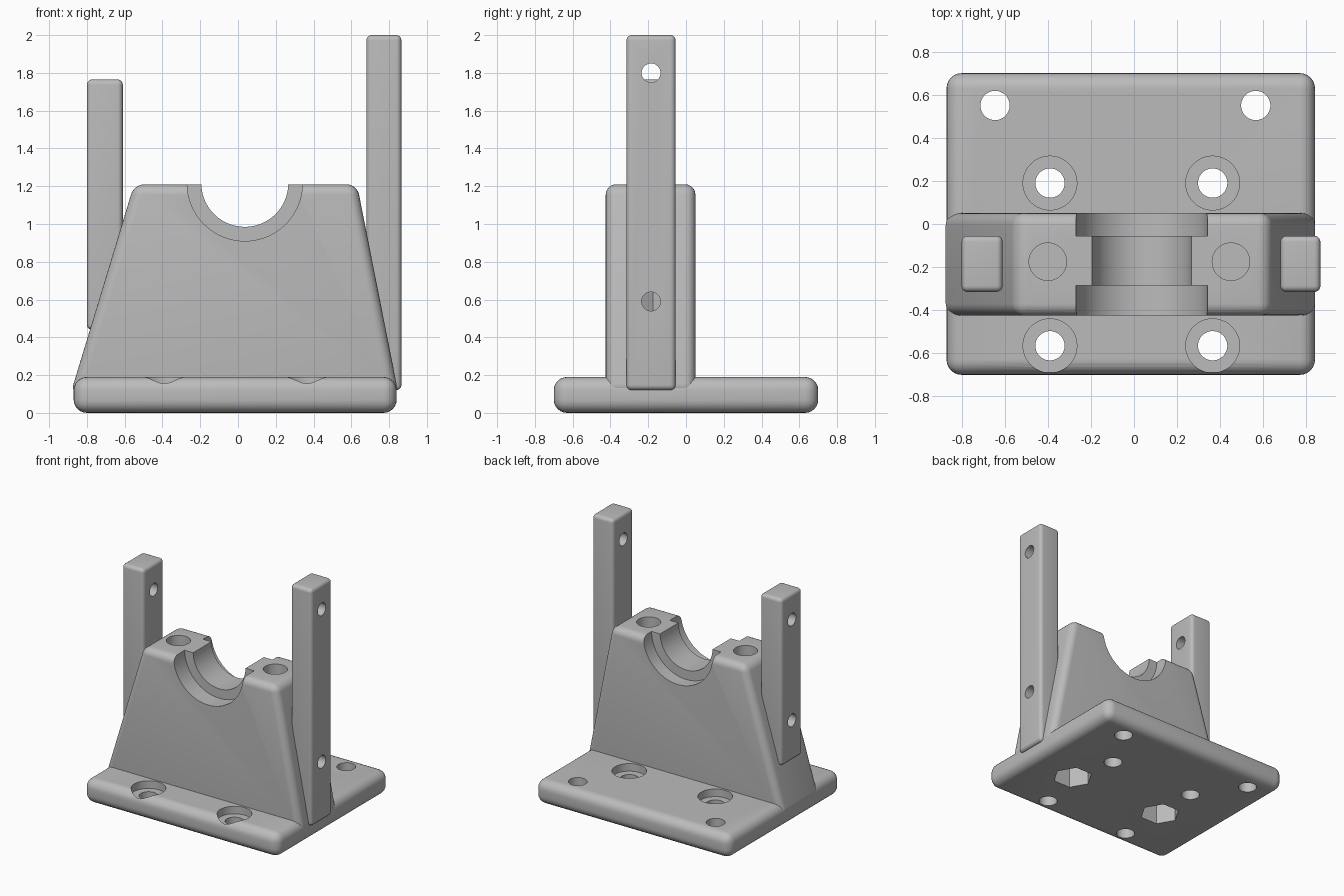
import bpy, bmesh, math
from mathutils import Matrix

if "Cube" in bpy.data.objects:
    bpy.data.objects.remove(bpy.data.objects["Cube"], do_unlink=True)

grey = bpy.data.materials.new("plain_grey")
grey.use_nodes = True
colour = (0.5, 0.5, 0.5, 1)
grey.diffuse_color = colour
grey.node_tree.nodes["Principled BSDF"].inputs["Base Color"].default_value = colour


def add_object(name, bm):
    bmesh.ops.recalc_face_normals(bm, faces=bm.faces)
    mesh = bpy.data.meshes.new(name)
    bm.to_mesh(mesh)
    bm.free()
    mesh.materials.append(grey)
    obj = bpy.data.objects.new(name, mesh)
    bpy.context.collection.objects.link(obj)
    return obj


def prism(name, outline, y0, y1, radius):
    """Extrude an x-z outline along y and round every edge."""
    bm = bmesh.new()
    face = bm.faces.new([bm.verts.new((x, y0, z)) for x, z in outline])
    new = bmesh.ops.extrude_face_region(bm, geom=[face])["geom"]
    moved = [v for v in new if isinstance(v, bmesh.types.BMVert)]
    bmesh.ops.translate(bm, vec=(0, y1 - y0, 0), verts=moved)
    bmesh.ops.recalc_face_normals(bm, faces=bm.faces)
    bmesh.ops.bevel(bm, geom=bm.edges[:], offset=radius, segments=6,
                    profile=0.5, affect='EDGES')
    return add_object(name, bm)


def box(name, x0, x1, y0, y1, z0, z1, radius):
    return prism(name, [(x0, z0), (x1, z0), (x1, z1), (x0, z1)], y0, y1, radius)


def cylinder(axis, centre, radius, length, sides=48):
    """Cutter centred on a point, running along one axis."""
    turn = {"x": Matrix.Rotation(math.pi / 2, 4, 'Y'),
            "y": Matrix.Rotation(math.pi / 2, 4, 'X'),
            "z": Matrix.Identity(4)}[axis]
    bm = bmesh.new()
    bmesh.ops.create_cone(bm, cap_ends=True, segments=sides, radius1=radius,
                          radius2=radius, depth=length,
                          matrix=Matrix.Translation(centre) @ turn)
    obj = add_object("cutter", bm)
    obj.hide_render = True
    return obj


def upright(x, y, z0, z1, radius, sides=48, start=0):
    obj = cylinder("z", (0, 0, 0), radius, z1 - z0, sides)
    obj.data.transform(Matrix.Translation((x, y, (z0 + z1) / 2))
                       @ Matrix.Rotation(start, 4, 'Z'))
    return obj


def cut(obj, cutters):
    for cutter in cutters:
        mod = obj.modifiers.new("cut", 'BOOLEAN')
        mod.operation = 'DIFFERENCE'
        mod.solver = 'EXACT'
        mod.object = cutter
    depsgraph = bpy.context.evaluated_depsgraph_get()
    mesh = bpy.data.meshes.new_from_object(obj.evaluated_get(depsgraph))
    obj.modifiers.clear()
    obj.data = mesh


# Main parts
base = box("base_plate", -0.87, 0.84, -0.70, 0.70, 0, 0.19, 0.07)
block = prism("saddle_block",
              [(-0.887, 0.1), (0.85, 0.1), (0.63, 1.21), (-0.55, 1.21)],
              -0.425, 0.05, 0.055)
tall_post = box("tall_post", 0.68, 0.865, -0.315, -0.055, 0.12, 2.0, 0.028)
short_post = box("short_post", -0.80, -0.61, -0.315, -0.055, 0.44, 1.765, 0.028)

# Mounting holes, four of them counterbored
mounting = []
for x in (-0.39, 0.365):
    for y in (0.19, -0.565):
        mounting += [upright(x, y, -0.1, 0.3, 0.068),
                     upright(x, y, 0.13, 0.31, 0.125)]
for x in (-0.645, 0.565):
    mounting.append(upright(x, 0.55, -0.1, 0.3, 0.068))

# Bolt holes from the top and hexagonal nut pockets from below
bolt_x, bolt_y = (-0.40, 0.45), -0.175
pockets = [upright(x, bolt_y, -0.1, 0.85, 0.148, 6, math.pi / 2) for x in bolt_x]
for p in pockets:  # put a corner of each hexagon on the x axis
    top = max(p.data.vertices, key=lambda v: v.co.x).co
    centre_x = sum(v.co.x for v in p.data.vertices) / len(p.data.vertices)
    if top.x - centre_x < 0.14:
        p.data.transform(Matrix.Translation((centre_x, bolt_y, 0))
                         @ Matrix.Rotation(math.pi / 6, 4, 'Z')
                         @ Matrix.Translation((-centre_x, -bolt_y, 0)))
bolts = [upright(x, bolt_y, 0.87, 1.4, 0.087) for x in bolt_x]

# Cross holes through the posts
tall_holes = [cylinder("x", (0.75, -0.185, z), 0.05, 0.6) for z in (0.59, 1.8)]
short_holes = [cylinder("x", (-0.7, -0.185, z), 0.05, 0.6) for z in (0.76, 1.56)]

# Stepped half-round saddle
saddle = [cylinder("y", (0.036, -0.2, 1.215), 0.23, 1, 96),
          cylinder("y", (0.036, -0.485, 1.215), 0.305, 0.4, 96),
          cylinder("y", (0.036, 0.145, 1.215), 0.305, 0.4, 96)]

cut(base, mounting + pockets)
cut(block, saddle + bolts + pockets + [tall_holes[0], short_holes[0]])
cut(tall_post, tall_holes)
cut(short_post, short_holes)

for cutter in mounting + pockets + bolts + tall_holes + short_holes + saddle:
    bpy.data.objects.remove(cutter, do_unlink=True)

# Smooth the rounded edges, keep the cut rims sharp
bpy.ops.object.select_all(action='DESELECT')
for part in (base, block, tall_post, short_post):
    part.select_set(True)
    bpy.context.view_layer.objects.active = part
bpy.ops.object.shade_smooth_by_angle(angle=math.radians(30))
